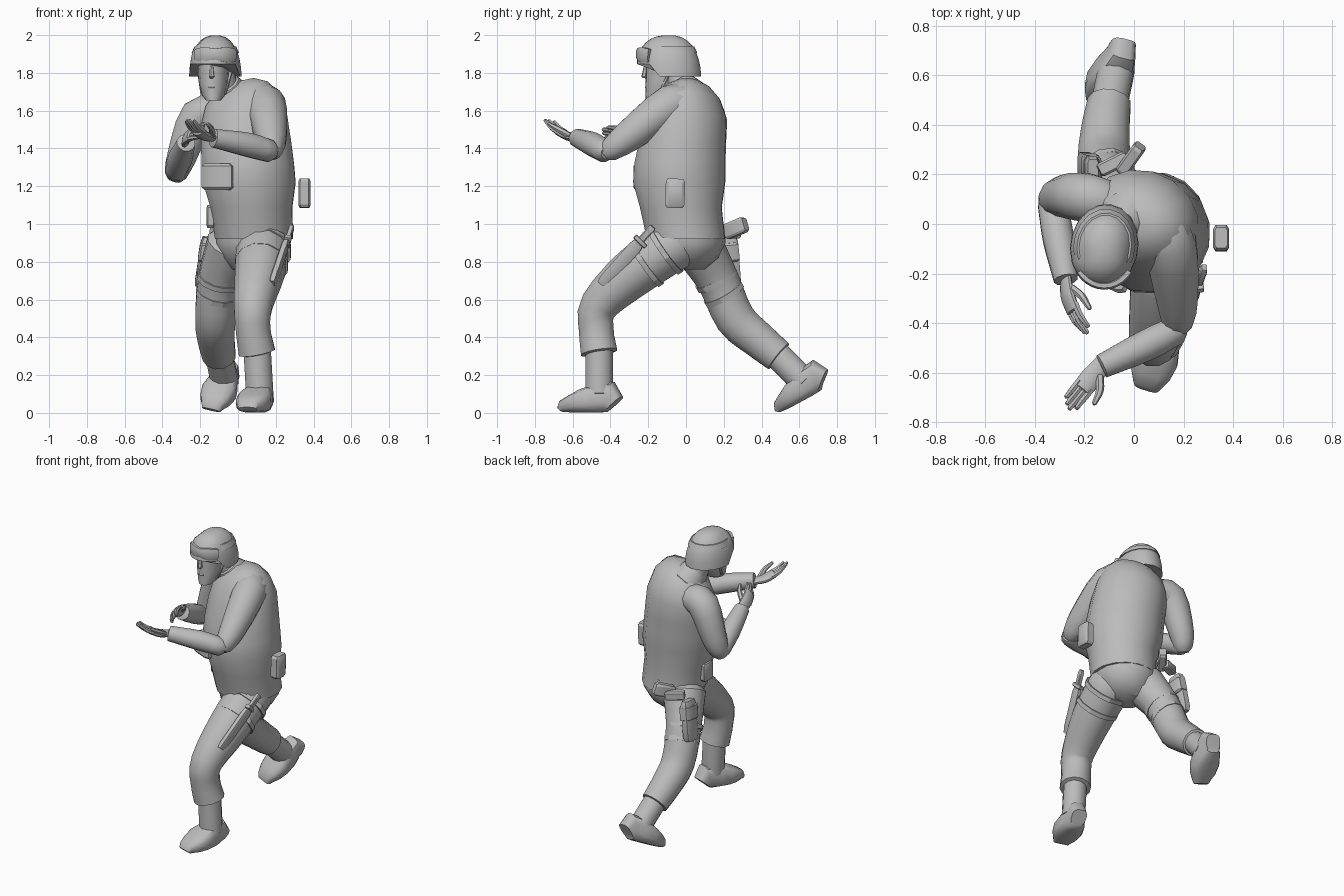
import bpy, bmesh, math
from mathutils import Vector

if "Cube" in bpy.data.objects:
    bpy.data.objects.remove(bpy.data.objects["Cube"])

colour = (0.5, 0.5, 0.5, 1)
grey = bpy.data.materials.new("plain grey")
grey.use_nodes = True
grey.diffuse_color = colour
grey.node_tree.nodes["Principled BSDF"].inputs["Base Color"].default_value = colour

SIDE, DEPTH, UP = Vector((1, 0, 0)), Vector((0, 1, 0)), Vector((0, 0, 1))
SHOULDER_LINE = Vector((.9, -.4, 0))
EAR_LINE = Vector((1, -.15, 0)).normalized()


def power(value, square):
    return math.copysign(abs(value) ** (2 / square), value)


def loft(name, rings, ref=SIDE, sides=12, square=2, axis=None, sharp=40, edit=None):
    """Skin a list of (centre, radius along ref, other radius)."""
    bm = bmesh.new()
    centres = [Vector(ring[0]) for ring in rings]
    loops = []
    for i, (centre, wide, deep) in enumerate(rings):
        following = centres[min(i + 1, len(centres) - 1)]
        previous = centres[max(i - 1, 0)]
        along = axis or (following - previous).normalized()
        across = (ref - along * ref.dot(along)).normalized()
        outward = along.cross(across)
        loop = []
        for k in range(sides):
            angle = math.tau * (k + .5) / sides
            offset = across * wide * power(math.cos(angle), square)
            offset += outward * deep * power(math.sin(angle), square)
            loop.append(bm.verts.new(centres[i] + offset))
        loops.append(loop)
    for low, high in zip(loops, loops[1:]):
        for k in range(sides):
            m = (k + 1) % sides
            bm.faces.new((low[k], low[m], high[m], high[k]))
    bm.faces.new(reversed(loops[0]))
    bm.faces.new(loops[-1])
    for vert in bm.verts:
        if edit:
            edit(vert.co)
    bmesh.ops.recalc_face_normals(bm, faces=bm.faces)
    mesh = bpy.data.meshes.new(name)
    bm.to_mesh(mesh)
    bm.free()
    mesh.materials.append(grey)
    obj = bpy.data.objects.new(name, mesh)
    bpy.context.collection.objects.link(obj)
    bpy.ops.object.select_all(action='DESELECT')
    obj.select_set(True)
    bpy.context.view_layer.objects.active = obj
    bpy.ops.object.shade_smooth_by_angle(angle=math.radians(sharp))


def limb(name, joints, ref=SIDE, tip=.5, flat=1, sides=12):
    """Curved, tapering tube through (x, y, z, radius) joints with domed ends."""
    pts = [Vector(joint) for joint in joints]
    pts = [pts[0] * 2 - pts[1], *pts, pts[-1] * 2 - pts[-2]]
    path = []
    for a, b, c, d in zip(pts, pts[1:], pts[2:], pts[3:]):
        for t in (0, 1 / 3, 2 / 3):
            path.append(b + (c - a) * t / 2 + (a - b * 2.5 + c * 2 - d / 2) * t ** 2
                        + (b * 3 - a - c * 3 + d) * t ** 3 / 2)
    path.append(pts[-2])
    rings = [(p.xyz, p.w, p.w * flat) for p in path]

    def dome(end, inner, reach):
        centre, radius, thick = end
        heading = (centre - inner[0]).normalized()
        return (centre + heading * radius * reach, radius * .6, thick * .6)
    rings = [dome(rings[0], rings[1], .5), *rings, dome(rings[-1], rings[-2], tip)]
    loft(name, rings, ref, sides)


def slab(name, start, end, width, depth, ref=SIDE):
    """Box with softened ends between two points."""
    a, b = Vector(start), Vector(end)
    rows = ((0, .8), (.1, 1), (.9, 1), (1, .8))
    loft(name, [(a.lerp(b, f), width * k, depth * k) for f, k in rows],
         ref, sides=8, square=5, sharp=30)


def strap(name, centre, heading, radius):
    """Thin band round a thigh."""
    middle, half = Vector(centre), Vector(heading).normalized() / 70
    loft(name, [(middle - half, radius, radius), (middle + half, radius, radius)], sharp=30)


# Jacket leaning from the hips, with the left shoulder raised
def raise_left_shoulder(co):
    co.z += co.x * .5 * max(co.z - 1.3, 0)


hem, nape = Vector((.085, 0, .92)), Vector((.015, .01, 1.755))
jacket = []
for height, size in ((0, .21), (.2, .22), (.36, .25), (.48, .25), (.6, .245),
                     (.76, .235), (.88, .205), (.96, .145), (1, .07)):
    belly = DEPTH * -.04 * math.sin(math.pi * min(height * 1.3, 1))
    jacket.append((hem.lerp(nape, height) + belly, size, size * (1 - height ** 3 / 4)))
loft("jacket", jacket, SHOULDER_LINE, sides=16, axis=UP, edit=raise_left_shoulder)
loft("trouser_seat", [(Vector((.04 + size / 5, .01, height)), size, size)
                      for height, size in ((1, .19), (.9, .2), (.82, .16), (.76, .09))],
     SHOULDER_LINE, sides=14, axis=-UP)
limb("collar", [(-.03, .02, 1.66, .12), (-.07, -.03, 1.74, .08)], SHOULDER_LINE, tip=.1)
slab("chest_pouch", (-.1, -.21, 1.32), (-.1, -.21, 1.18), .09, .05, SHOULDER_LINE)

# Legs from hip through knee to the loose cuff
limb("left_leg", [(.135, -.04, .91, .145), (.115, -.27, .75, .135), (.08, -.46, .57, .105),
                  (.08, -.475, .44, .095), (.1, -.46, .32, .1)], tip=.1)
limb("right_leg", [(-.03, .06, .89, .14), (-.1, .17, .7, .115), (-.12, .26, .5, .11),
                   (-.115, .38, .39, .1), (-.1, .49, .3, .09)], tip=.1)


# Boots: round shaft plus a squared foot tapering from heel to toe
def boot(side, shin, ankle, heel, toe, up):
    loft(side + "_boot_shaft", [(shin, .075, .075), (ankle, .075, .075)])
    back, front, rise = Vector(heel), Vector(toe), Vector(up).normalized()
    foot = []
    for f in (0, .1, .35, .6, .8, .95, 1):
        tall = (.03 + .055 * math.cos(f * math.pi / 2)) * (.6 if f in (0, 1) else 1)
        wide = .05 + .045 * math.sin(math.pi * f ** 1.4)
        foot.append((back.lerp(front, f) + rise * tall, wide, tall))
    loft(side + "_boot_foot", foot, (front - back).cross(rise).normalized(), square=3)


boot("left", (.1, -.46, .36), (.115, -.46, .1), (.14, -.375, 0), (.05, -.66, 0), UP)
boot("right", (-.1, .48, .31), (-.07, .63, .16), (-.05, .75, .135), (-.145, .5, 0),
     (.1, -.4, .9))

# Sleeves, set deep into the shoulders
limb("left_upper_arm", [(.08, .03, 1.64, .09), (.145, -.08, 1.63, .11),
                        (.175, -.31, 1.46, .085), (.175, -.41, 1.385, .06)])
limb("left_forearm", [(.17, -.43, 1.385, .06), (.05, -.49, 1.42, .065),
                      (-.13, -.575, 1.455, .05)], UP, tip=.1)
limb("right_upper_arm", [(-.09, .08, 1.58, .09), (-.21, .11, 1.57, .1),
                         (-.3, .11, 1.35, .08), (-.33, .09, 1.26, .06)], DEPTH)
limb("right_forearm", [(-.33, .08, 1.28, .06), (-.305, -.06, 1.35, .065),
                       (-.275, -.225, 1.43, .05)], tip=.1)


# Hands: flat palm, four gently curled fingers and a thumb
def hand(side, wrist, along, across, palm_side):
    base, forward, spread = Vector(wrist), Vector(along).normalized(), Vector(across)
    spread = (spread - forward * spread.dot(forward)).normalized()
    curl = forward.cross(spread)
    curl *= math.copysign(1, curl.dot(Vector(palm_side)))

    def at(ahead, sideways, lift, radius):
        return (*(base + forward * ahead + spread * sideways + curl * lift), radius)
    limb(side + "_palm", [at(-.03, 0, 0, .035), at(.05, 0, -.01, .045), at(.12, 0, 0, .042)],
         spread, tip=.1, flat=.5)
    for i, length in enumerate((.1, .12, .11, .09)):
        place = .03 - .02 * i
        limb(side + "_finger", [at(.1, place, 0, .015), at(.1 + length / 2, place, .01, .014),
                                at(.1 + length, place, .035, .01)], spread, sides=6)
    limb(side + "_thumb", [at(.03, .025, 0, .018), at(.08, .06, .02, .016),
                           at(.14, .075, .035, .01)], curl, sides=6)


hand("left", (-.14, -.58, 1.46), (-.6, -.75, .25), (.8, -.6, 0), UP)
hand("right", (-.27, -.24, 1.44), (.2, -.9, .3), (.4, .1, .8), SIDE)

# Head
limb("neck", [(-.05, .01, 1.65, .075), (-.1, -.05, 1.82, .075)])
loft("face", [(Vector((-.13, -.215 + width * 1.3, height)), width, width * 1.3)
              for height, width in ((1.655, .04), (1.68, .06), (1.75, .077), (1.88, .085))],
     EAR_LINE, sides=14, axis=UP)
limb("nose", [(-.14, -.215, 1.83, .01), (-.14, -.22, 1.78, .016)], EAR_LINE, sides=6)
limb("lips", [(-.155, -.21, 1.725, .008), (-.125, -.21, 1.725, .008)], UP, sides=6)
for label, sign in (("right", -1), ("left", 1)):
    jaw, ear = Vector((-.13, -.13, 1.69)), Vector((-.12, -.06, 1.83))
    limb(label + "_chin_strap", [(*(jaw + EAR_LINE * sign * .06), .01),
                                 (*(ear + EAR_LINE * sign * .09), .01)], DEPTH, sides=6)


# Helmet dome with a brim raised over the face
def raise_brim(co):
    if co.y < -.14:
        co.z = 2 - (2 - co.z) * .7


skull = Vector((-.12, -.09, 1.78))
dome_rings = []
for step in range(8):
    angle = math.pi / 2 * step / 7.5
    swell = math.cos(angle) ** .8
    dome_rings.append((skull + UP * .22 * math.sin(angle), .138 * swell, .172 * swell))
loft("helmet", dome_rings, EAR_LINE, sides=18, axis=UP, edit=raise_brim)
loft("goggle_strap", [(skull + UP * .125, .125, .152), (skull + UP * .16, .11, .135)],
     EAR_LINE, sides=18, axis=UP, sharp=30)

# Goggles wrapped round the front of the helmet, notched over the nose
arc = [math.radians(degrees) for degrees in range(-50, 51, 10)]
loft("goggles", [(skull + Vector((.13 * math.sin(a), -.16 * math.cos(a), .12 - .01 * abs(a))),
                  .03 + .012 * math.sin(abs(a) * 3), .016) for a in arc],
     UP, sides=8, square=3)

# Kit on the belt and thighs
slab("left_hip_pouch", (.352, -.06, 1.085), (.352, -.055, 1.24), .033, .053)
slab("right_hip_pouch", (-.145, -.02, .98), (-.145, -.02, 1.1), .022, .05)
slab("pistol_grip", (-.05, .21, .955), (.025, .315, 1), .042, .028, UP)
slab("pistol_body", (-.14, .215, .96), (-.03, .27, .95), .03, .03, UP)
slab("holster", (-.165, .215, .93), (-.205, .235, .67), .028, .06)
slab("holster_flap", (-.165, .21, .9), (-.18, .22, .8), .036, .068)
slab("knife_sheath", (.255, -.25, .9), (.18, -.445, .68), .018, .036)
slab("knife_handle", (.285, -.175, .985), (.255, -.26, .89), .014, .02)
slab("knife_guard", (.265, -.27, .935), (.255, -.215, .88), .02, .014)
left_thigh, right_thigh = (-.03, -.23, -.16), (-.05, .11, -.19)
strap("left_upper_strap", (.135, -.11, .86), left_thigh, .15)
strap("left_lower_strap", (.125, -.21, .79), left_thigh, .144)
strap("right_upper_strap", (-.1, .16, .71), right_thigh, .121)
strap("right_lower_strap", (-.11, .2, .63), right_thigh, .116)
